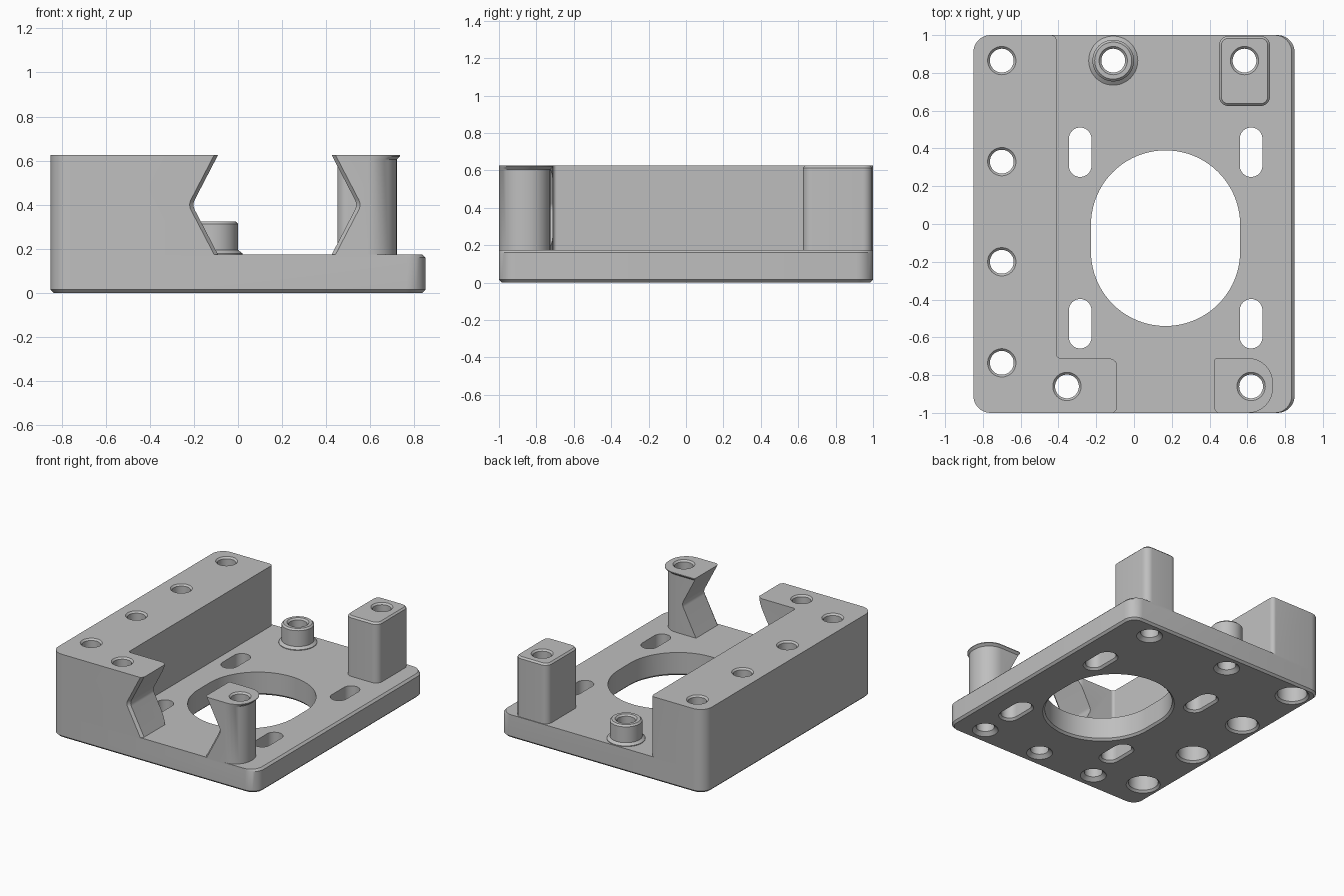
import bpy, bmesh, math
from mathutils import Vector

cube = bpy.data.objects.get("Cube")
if cube:
    bpy.data.objects.remove(cube, do_unlink=True)

FLOOR, TOP = 0.175, 0.625

grey = bpy.data.materials.new("plain_grey")
grey.use_nodes = True
colour = (0.52, 0.52, 0.52, 1)
grey.diffuse_color = colour
grey.node_tree.nodes["Principled BSDF"].inputs["Base Color"].default_value = colour


def rounded(corners, steps=8):
    """Outline from (x, y, radius) corners, each one filleted."""
    out = []
    for i, (x, y, r) in enumerate(corners):
        p = Vector((x, y))
        if r <= 0:
            out.append(p)
            continue
        a = (Vector(corners[i - 1][:2]) - p).normalized()
        b = (Vector(corners[(i + 1) % len(corners)][:2]) - p).normalized()
        half = a.angle(b) / 2
        centre = p + (a + b).normalized() * (r / math.sin(half))
        start = p + a * (r / math.tan(half)) - centre
        end = p + b * (r / math.tan(half)) - centre
        turn = -start.angle_signed(end)
        for k in range(steps + 1):
            t = turn * k / steps
            c, s = math.cos(t), math.sin(t)
            out.append(centre + Vector((start.x * c - start.y * s, start.x * s + start.y * c)))
    return out


def rect(x0, x1, y0, y1, r):
    return rounded([(x0, y0, r), (x1, y0, r), (x1, y1, r), (x0, y1, r)])


def stadium(x, y, r, half=0.0, n=24):
    """Circle, or a slot along y when half is above zero."""
    pts = []
    for side in (1, -1):
        for k in range(n + 1 if half else n):
            t = math.pi * k / n
            pts.append(Vector((x + side * r * math.cos(t), y + side * (half + r * math.sin(t)))))
    return pts


def loft(bm, sections, along_y=False):
    """Closed solid through (outline, level) sections."""
    rings = []
    for outline, h in sections:
        rings.append([bm.verts.new((p.x, h, p.y) if along_y else (p.x, p.y, h)) for p in outline])
    n = len(rings[0])
    faces = [bm.faces.new(rings[0]), bm.faces.new(rings[-1])]
    for lo, hi in zip(rings, rings[1:]):
        for i in range(n):
            j = (i + 1) % n
            faces.append(bm.faces.new((lo[i], lo[j], hi[j], hi[i])))
    bmesh.ops.recalc_face_normals(bm, faces=faces)


def to_object(name, bm):
    mesh = bpy.data.meshes.new(name)
    bm.to_mesh(mesh)
    bm.free()
    mesh.materials.append(grey)
    obj = bpy.data.objects.new(name, mesh)
    bpy.context.collection.objects.link(obj)
    return obj


def solid(name, sections, along_y=False):
    bm = bmesh.new()
    loft(bm, sections, along_y)
    return to_object(name, bm)


def combine(target, tool, operation, keep=False):
    mod = target.modifiers.new(operation.lower(), 'BOOLEAN')
    mod.operation, mod.solver, mod.object = operation, 'EXACT', tool
    bpy.context.view_layer.objects.active = target
    bpy.ops.object.modifier_apply(modifier=mod.name)
    if not keep:
        bpy.data.objects.remove(tool, do_unlink=True)


# Base plate, chamfered below and along the right side above
c = 0.015
body = solid("motor_mount_body", [
    (rect(-0.85 + c, 0.85 - c, -1 + c, 1 - c, 0.09 - c), 0),
    (rect(-0.85, 0.85, -1, 1, 0.09), c),
    (rect(-0.85, 0.85, -1, 1, 0.09), FLOOR - c),
    (rect(-0.85, 0.85 - c, -1, 1, 0.09), FLOOR)])

# Tall side wall with its front return
wall_outline = rounded([(-0.85, -1, 0.09), (-0.08, -1, 0), (-0.08, -0.71, 0.06),
                        (-0.41, -0.71, 0.02), (-0.41, 1, 0.03), (-0.85, 1, 0.09)])
wall = solid("side_wall", [(wall_outline, FLOOR - 0.005), (wall_outline, TOP)])


# Front post with a slightly flared lip
def front_post_outline(grow):
    return rounded([(0.3, -1, 0), (0.72 + grow, -1, 0.13),
                    (0.72 + grow, -0.725 + grow, 0.13), (0.3, -0.725 + grow, 0)])


front_post = solid("front_post", [
    (front_post_outline(0), FLOOR - 0.005), (front_post_outline(0), TOP - 0.02),
    (front_post_outline(0.015), TOP - 0.005), (front_post_outline(0.015), TOP)])
trim = solid("post_trim", [(rect(0.41, 0.9, -1.2, -0.705, 0.05), 0), (rect(0.41, 0.9, -1.2, -0.705, 0.05), 1)])
combine(front_post, trim, 'INTERSECT')

# Hexagonal opening through the front, flared at the outer face
def hexagon(s):
    shape = [(-0.375, 0, 0.05), (-0.245, -0.25, 0), (0.245, -0.25, 0),
             (0.375, 0, 0.05), (0.245, 0.25, 0), (-0.245, 0.25, 0)]
    return rounded([(0.167 + x * s, 0.4 + z * s, r) for x, z, r in shape])


opening = solid("hex_opening", [(hexagon(1.07), -1.01), (hexagon(1), -0.98), (hexagon(1), -0.6)], True)
combine(wall, opening, 'DIFFERENCE', keep=True)
combine(front_post, opening, 'DIFFERENCE')

# Rear post with a chamfered top
c = 0.012
rear_post = solid("rear_post", [
    (rect(0.45, 0.72, 0.625, 0.995, 0.05), FLOOR - 0.005),
    (rect(0.45, 0.72, 0.625, 0.995, 0.05), TOP - c),
    (rect(0.45 + c, 0.72 - c, 0.625 + c, 0.995 - c, 0.05 - c), TOP)])

# Short round boss with a flared foot
boss = solid("rear_boss", [(stadium(-0.11, 0.865, r), z) for r, z in
                           ((0.13, FLOOR - 0.005), (0.13, 0.18), (0.11, 0.195), (0.11, 0.313), (0.098, 0.325))])

for part in (wall, front_post, rear_post, boss):
    combine(body, part, 'UNION')

# Screw holes, slots and the central opening
cut = bmesh.new()


def hole(x, y, top, foot=0.09, depth=0.0):
    profile = [(foot, -0.05), (foot, 0)]
    if depth:
        profile += [(foot - 0.015, 0.015), (foot - 0.015, depth), (0.063, depth + 0.001)]
    else:
        profile += [(0.063, 0.025)]
    profile += [(0.063, top - 0.012), (0.075, top), (0.075, top + 0.1)]
    loft(cut, [(stadium(x, y, r), z) for r, z in profile])


for y in (0.865, 0.33, -0.2, -0.735):
    hole(-0.70, y, TOP, foot=0.118, depth=0.2)
for x, y, top in ((-0.355, -0.86, TOP), (0.62, -0.86, TOP), (0.585, 0.865, TOP), (-0.11, 0.865, 0.325)):
    hole(x, y, top)
# blind hole under the front edge
loft(cut, [(stadium(0.13, -0.86, r), z) for r, z in ((0.09, -0.05), (0.09, 0), (0.063, 0.025), (0.063, 0.13))])
for x in (-0.285, 0.62):
    for y in (0.38, -0.528):
        loft(cut, [(stadium(x, y, r, 0.071), z) for r, z in
                   ((0.075, -0.05), (0.075, 0), (0.06, 0.015), (0.06, 0.3))])
loft(cut, [(stadium(0.167, -0.075, r, 0.07, 40), z) for r, z in
           ((0.41, -0.05), (0.41, 0), (0.395, 0.015), (0.395, 0.3))])
combine(body, to_object("hole_cutters", cut), 'DIFFERENCE')

# Smooth shading with crisp edges
bpy.ops.object.select_all(action='DESELECT')
body.select_set(True)
bpy.context.view_layer.objects.active = body
bpy.ops.object.shade_smooth_by_angle(angle=math.radians(30))
